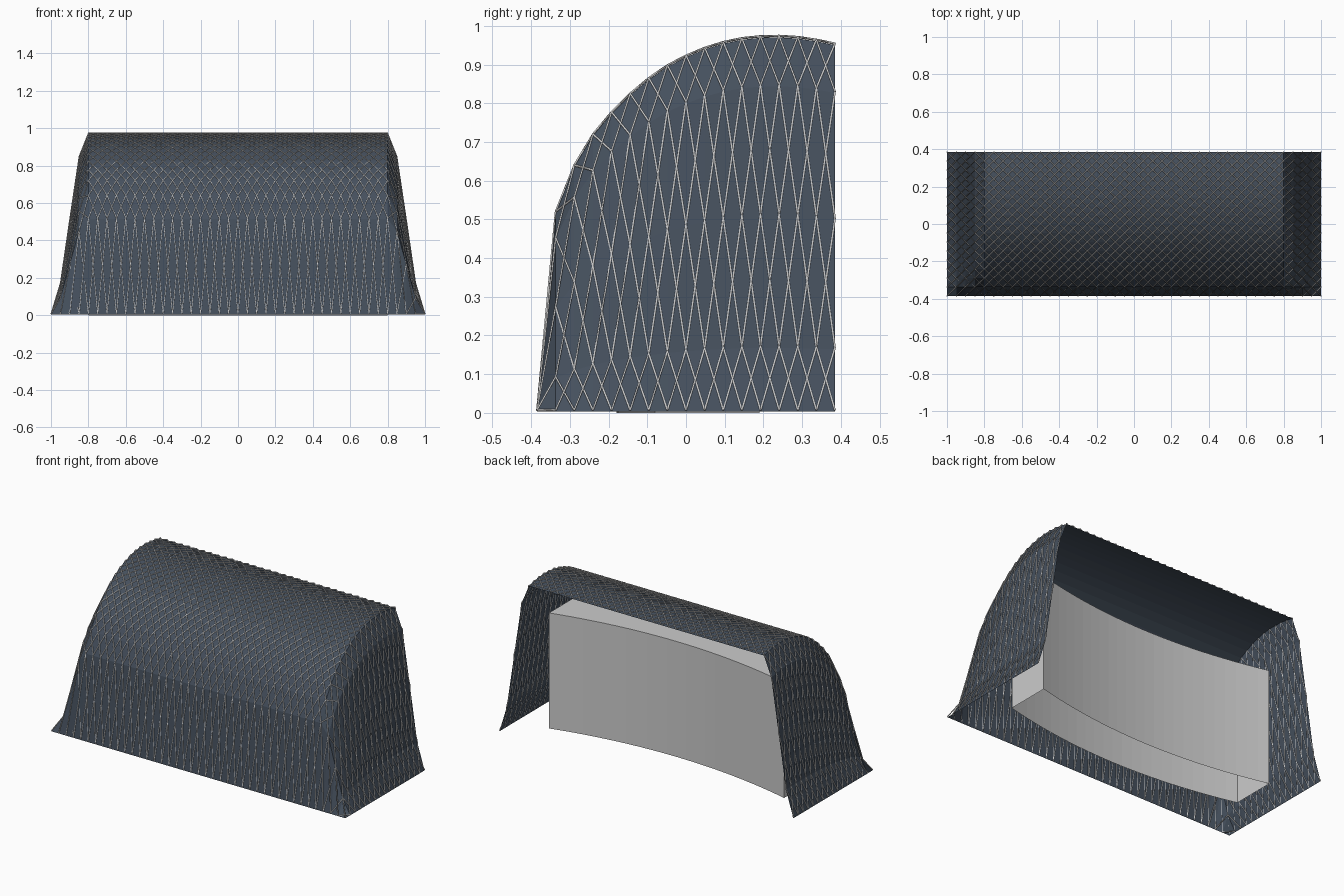
import bpy, bmesh

if "Cube" in bpy.data.objects:
    bpy.data.objects.remove(bpy.data.objects["Cube"])

NX, NY = 40, 16
DEPTH = 0.385
# height of the front-to-back profile at each y row
ROOF = [0.003, 0.516, 0.636, 0.716, 0.773, 0.821, 0.861, 0.894, 0.919,
        0.939, 0.954, 0.964, 0.969, 0.970, 0.967, 0.960, 0.950]
# height factor for the sloping ends, counted in cells from the end
END = [0.0, 0.173, 0.525, 0.87]


def node(i, j, lift=0.0):
    k = min(i, NX - i)
    f = END[k] if k < len(END) else 1.0
    z = max(0.003, f * ROOF[j])
    return (-1 + 2 * i / NX, -DEPTH + 2 * DEPTH * j / NY, z + lift)


def material(name, color):
    m = bpy.data.materials.new(name)
    m.diffuse_color = (*color, 1)
    m.use_nodes = True
    m.node_tree.nodes["Principled BSDF"].inputs["Base Color"].default_value = m.diffuse_color
    return m


def mesh_object(name, bm):
    me = bpy.data.meshes.new(name)
    bm.to_mesh(me)
    bm.free()
    ob = bpy.data.objects.new(name, me)
    bpy.context.collection.objects.link(ob)
    return ob


# dark glass shell, open at the back
bm = bmesh.new()
grid = [[bm.verts.new(node(i, j)) for j in range(NY + 1)] for i in range(NX + 1)]
for i in range(NX):
    for j in range(NY):
        bm.faces.new((grid[i][j], grid[i + 1][j], grid[i + 1][j + 1], grid[i][j + 1]))
shell = mesh_object("glass_shell", bm)
shell.data.materials.append(material("dark_glass", (0.06, 0.08, 0.11)))

# crossing diagonal bars over every cell of the shell
cu = bpy.data.curves.new("lattice_bars", 'CURVE')
cu.dimensions = '3D'
cu.bevel_depth = 0.003
cu.bevel_resolution = 0
cu.use_fill_caps = True
for i in range(NX):
    for j in range(NY):
        for a, b in (((i, j), (i + 1, j + 1)), ((i + 1, j), (i, j + 1))):
            sp = cu.splines.new('POLY')
            sp.points.add(1)
            sp.points[0].co = (*node(*a, 0.004), 1)
            sp.points[1].co = (*node(*b, 0.004), 1)
bars = bpy.data.objects.new("lattice_bars", cu)
bpy.context.collection.objects.link(bars)
bpy.context.view_layer.objects.active = bars
bars.select_set(True)
bpy.ops.object.convert(target='MESH')
bars = bpy.context.object
bars.data.materials.clear()
bars.data.materials.append(material("pale_metal", (0.7, 0.7, 0.68)))

# bowed building core, closed on top and open underneath
SEG, CORE_H, BOW, THICK = 24, 0.71, 0.10, 0.27
bm = bmesh.new()
path = []
for s in range(SEG + 1):
    t = -1 + 2 * s / SEG
    path.append((0.8 * t, 0.19 - BOW * (1 - t * t)))
ring = [(x, y - THICK) for x, y in path] + path[::-1]
low = [bm.verts.new((x, y, 0)) for x, y in ring]
top = [bm.verts.new((x, y, CORE_H)) for x, y in ring]
n = len(ring)
for k in range(n):
    m = (k + 1) % n
    bm.faces.new((low[k], low[m], top[m], top[k]))
for s in range(SEG):
    bm.faces.new((top[s], top[s + 1], top[n - 2 - s], top[n - 1 - s]))
core = mesh_object("building_core", bm)
